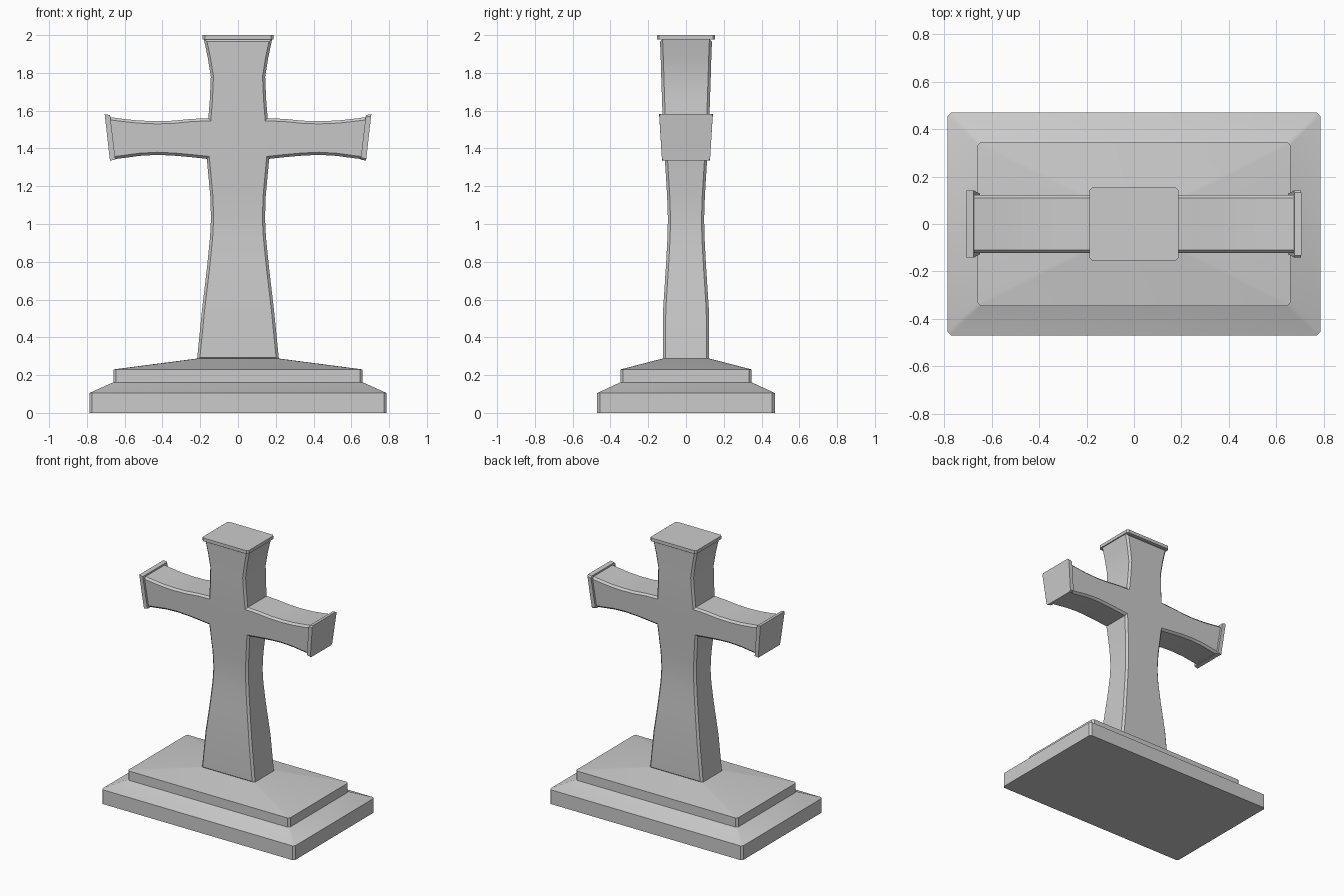
import bpy, bmesh

if "Cube" in bpy.data.objects:
    bpy.data.objects.remove(bpy.data.objects["Cube"])


def finish(name, bm):
    bmesh.ops.recalc_face_normals(bm, faces=bm.faces)
    mesh = bpy.data.meshes.new(name)
    bm.to_mesh(mesh)
    bm.free()
    ob = bpy.data.objects.new(name, mesh)
    bpy.context.collection.objects.link(ob)
    bpy.ops.object.select_all(action='DESELECT')
    ob.select_set(True)
    bpy.context.view_layer.objects.active = ob
    bpy.ops.object.shade_smooth_by_angle(angle=0.52)
    return ob


def stack(name, levels, c):
    """Stack of corner-cut rectangles: (half x, half y, z)."""
    bm = bmesh.new()
    loops = []
    for x, y, z in levels:
        pts = [(x - c, -y), (x, c - y), (x, y - c), (x - c, y),
               (c - x, y), (-x, y - c), (-x, c - y), (c - x, -y)]
        loops.append([bm.verts.new((px, py, z)) for px, py in pts])
    for a, b in zip(loops, loops[1:]):
        for i in range(8):
            j = (i + 1) % 8
            bm.faces.new((a[i], a[j], b[j], b[i]))
    bm.faces.new(loops[0])
    bm.faces.new(loops[-1])
    return finish(name, bm)


# Stepped base and top cap
stack("stepped_base", [(.787, .47, 0), (.787, .47, .105), (.66, .347, .162),
                       (.66, .347, .23), (.215, .123, .288)], .014)
stack("top_cap", [(.188, .154, 1.976), (.188, .154, 2.0)], .012)

# Cross: shaft rows (z, half width, half depth) and arm columns
LOWER = [(.28, .217, .123), (.55, .19, .121), (.78, .163, .106), (.93, .148, .098),
         (1.03, .143, .096), (1.15, .147, .1), (1.345, .165, .112)]
UPPER = [(1.56, .157, .124), (1.66, .149, .127), (1.78, .144, .131),
         (1.88, .16, .134), (1.98, .181, .138)]
ROWS = LOWER + UPPER
# (x at bottom, bottom z, x at top, top z)
ARM = [(.25, 1.354, .25, 1.556), (.34, 1.362, .34, 1.547), (.43, 1.366, .43, 1.544),
       (.52, 1.361, .53, 1.548), (.60, 1.350, .62, 1.558), (.665, 1.342, .69, 1.567)]


def depth(z):
    for (z0, _, d0), (z1, _, d1) in zip(ROWS, ROWS[1:]):
        if z <= z1:
            return d0 + (d1 - d0) * (z - z0) / (z1 - z0)
    return ROWS[-1][2]


bm = bmesh.new()
vert = lambda x, z: bm.verts.new((x, -depth(z), z))
rows = [(vert(-w, z), vert(w, z)) for z, w, d in ROWS]
for (a, b), (c, d) in zip(rows, rows[1:]):
    bm.faces.new((a, b, d, c))
n = len(LOWER)
for side, s in ((0, -1), (1, 1)):
    low, high = rows[n - 1][side], rows[n][side]
    for xb, zb, xt, zt in ARM:
        lo, hi = vert(s * xb, zb), vert(s * xt, zt)
        bm.faces.new((low, lo, hi, high))
        low, high = lo, hi
front = list(bm.faces)
border = [e for e in bm.edges if e.is_boundary]
# Mirrored back face and side walls
back = {v: bm.verts.new((v.co.x, -v.co.y, v.co.z)) for v in list(bm.verts)}
for f in front:
    bm.faces.new([back[v] for v in reversed(f.verts)])
rim = list(border)
for e in border:
    a, b = e.verts
    bm.faces.new((a, b, back[b], back[a]))
    rim.append(bm.edges.get((back[a], back[b])))
bmesh.ops.recalc_face_normals(bm, faces=bm.faces)
bmesh.ops.bevel(bm, geom=rim, offset=.014, offset_type='OFFSET', segments=1,
                profile=.5, affect='EDGES', clamp_overlap=True)
finish("cross", bm)

# Tilted arm end caps
for name, s in (("left_arm_cap", -1), ("right_arm_cap", 1)):
    bm = bmesh.new()
    bmesh.ops.create_cube(bm, size=1)
    for v in bm.verts:
        top, outer = v.co.z > 0, v.co.x > 0
        x = (.706 if outer else .677) if top else (.678 if outer else .649)
        z = (1.582 if outer else 1.576) if top else (1.335 if outer else 1.341)
        half = .142 if top else .127
        v.co = (s * x, half if v.co.y > 0 else -half, z)
    long_edges = [e for e in bm.edges
                  if abs(e.verts[0].co.x - e.verts[1].co.x) > .0285
                  and abs(e.verts[0].co.z - e.verts[1].co.z) < .01]
    bmesh.ops.bevel(bm, geom=long_edges, offset=.01, offset_type='OFFSET',
                    segments=1, profile=.5, affect='EDGES')
    finish(name, bm)
